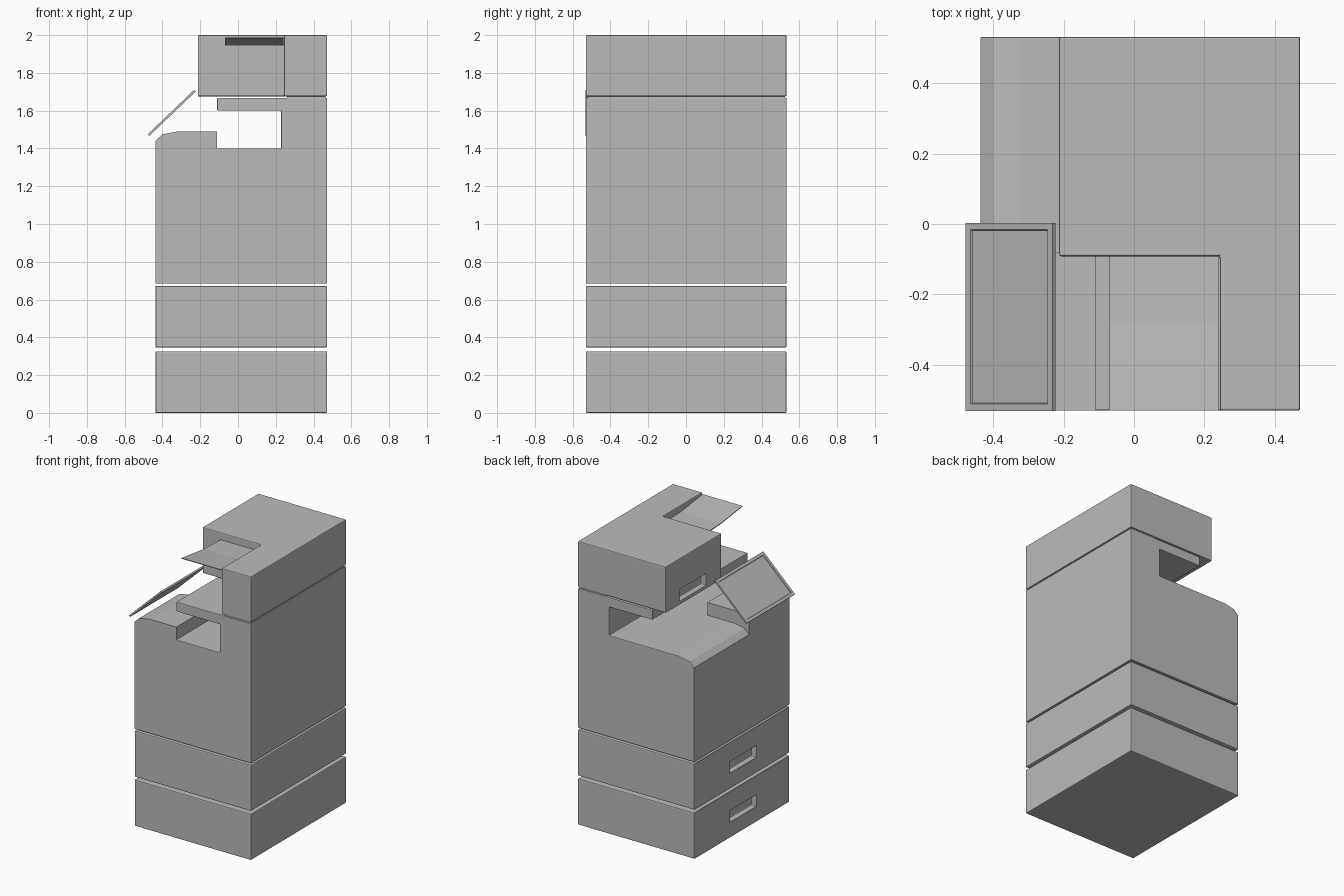
import bpy, bmesh, math
from mathutils import Matrix, Vector

cube = bpy.data.objects.get("Cube")
if cube:
    bpy.data.objects.remove(cube, do_unlink=True)

grey = bpy.data.materials.new("casing_grey")
grey.use_nodes = True
GREY = (0.5, 0.5, 0.5, 1)
grey.diffuse_color = GREY
grey.node_tree.nodes["Principled BSDF"].inputs["Base Color"].default_value = GREY

LEFT, RIGHT, FRONT, BACK = -0.437, 0.472, -0.53, 0.532


def finish(bm, name, bevel=0.0):
    bmesh.ops.recalc_face_normals(bm, faces=bm.faces)
    mesh = bpy.data.meshes.new(name)
    bm.to_mesh(mesh)
    bm.free()
    mesh.materials.append(grey)
    obj = bpy.data.objects.new(name, mesh)
    bpy.context.collection.objects.link(obj)
    if bevel:
        mod = obj.modifiers.new("soft_edges", "BEVEL")
        mod.width, mod.segments = bevel, 2
        mod.limit_method, mod.angle_limit = "ANGLE", math.radians(60)
    return obj


def prism(name, points, start, end, axis="y", bevel=0.0):
    """Extrude a profile: (x, z) along y, (y, z) along x, or (x, y) along z."""
    place = {"y": lambda a, b: (a, start, b),
             "x": lambda a, b: (start, a, b),
             "z": lambda a, b: (a, b, start)}[axis]
    bm = bmesh.new()
    face = bm.faces.new([bm.verts.new(place(a, b)) for a, b in points])
    new = bmesh.ops.extrude_face_region(bm, geom=[face])["geom"]
    step = Vector([end - start if axis == k else 0 for k in "xyz"])
    bmesh.ops.translate(bm, vec=step, verts=[v for v in new if isinstance(v, bmesh.types.BMVert)])
    return finish(bm, name, bevel)


def box(name, x0, x1, y0, y1, z0, z1, bevel=0.0):
    return prism(name, [(x0, y0), (x1, y0), (x1, y1), (x0, y1)], z0, z1, "z", bevel)


def cut_grip(obj, x, y, z):
    """Recess a finger grip into a face that looks towards -x."""
    cutter = box("grip_cutter", x - 0.05, x + 0.04, y - 0.145, y + 0.145, z, z + 0.08)
    cutter.hide_render = True
    mod = obj.modifiers.new("grip", "BOOLEAN")
    mod.operation, mod.solver, mod.object = "DIFFERENCE", "EXACT", cutter
    bpy.context.view_layer.objects.active = obj
    # Cut before the edges are softened
    with bpy.context.temp_override(object=obj, active_object=obj):
        bpy.ops.object.modifier_move_to_index(modifier="grip", index=0)
        bpy.ops.object.modifier_apply(modifier="grip")
    bpy.data.objects.remove(cutter, do_unlink=True)


# Two paper drawers with gaps between them
for name, bottom in (("lower_drawer", 0.0), ("upper_drawer", 0.346)):
    drawer = box(name, LEFT, RIGHT, FRONT, BACK, bottom, bottom + 0.326, 0.006)
    cut_grip(drawer, LEFT, -0.015, bottom + 0.108)

# Main body: C-shaped profile with the output slot and the shelf above it
shoulder = [(LEFT, 1.35), (-0.4, 1.385), (-0.32, 1.4)]
prism("main_body", [(LEFT, 0.684), (RIGHT, 0.684), (RIGHT, 1.668), (-0.11, 1.668),
                    (-0.11, 1.6), (0.228, 1.6), (0.228, 1.4)] + shoulder[::-1],
      FRONT, BACK, "y", 0.004)

# Raised block at the front, repeating the rounded shoulder
raised = [(x, z + 0.09) for x, z in shoulder]
prism("front_block", [(LEFT, 1.3)] + raised + [(-0.11, 1.49), (-0.11, 1.3)], FRONT, -0.08)

# Neck and L-shaped scanner head
box("scanner_neck", 0.26, RIGHT - 0.008, FRONT + 0.008, BACK - 0.008, 1.66, 1.68)
head = prism("scanner_head", [(-0.213, BACK), (RIGHT, BACK), (RIGHT, FRONT), (0.244, FRONT),
                              (0.244, -0.092), (-0.213, -0.092)], 1.676, 2.0, "z", 0.006)
cut_grip(head, -0.213, 0.225, 1.70)

# Thin bent feed tray in the notch
top = [(-0.08, 1.949), (-0.285, 1.957), (-0.53, 1.988)]
prism("feed_tray", top + [(y, z - 0.005) for y, z in top[::-1]], -0.07, 0.24, "x")

# Tilted control panel with a recessed screen
bm = bmesh.new()
bmesh.ops.create_cube(bm, size=1)
bmesh.ops.scale(bm, vec=(0.342, 0.535, 0.012), verts=bm.verts)
screen = [f for f in bm.faces if f.normal.z > 0.9]
bmesh.ops.inset_region(bm, faces=screen, thickness=0.028)
bmesh.ops.inset_region(bm, faces=screen, thickness=0.003, depth=-0.005)
bmesh.ops.transform(bm, verts=bm.verts, matrix=Matrix.Translation((-0.351, -0.264, 1.588))
                    @ Matrix.Rotation(math.radians(-43.7), 4, "Y"))
finish(bm, "control_panel")
